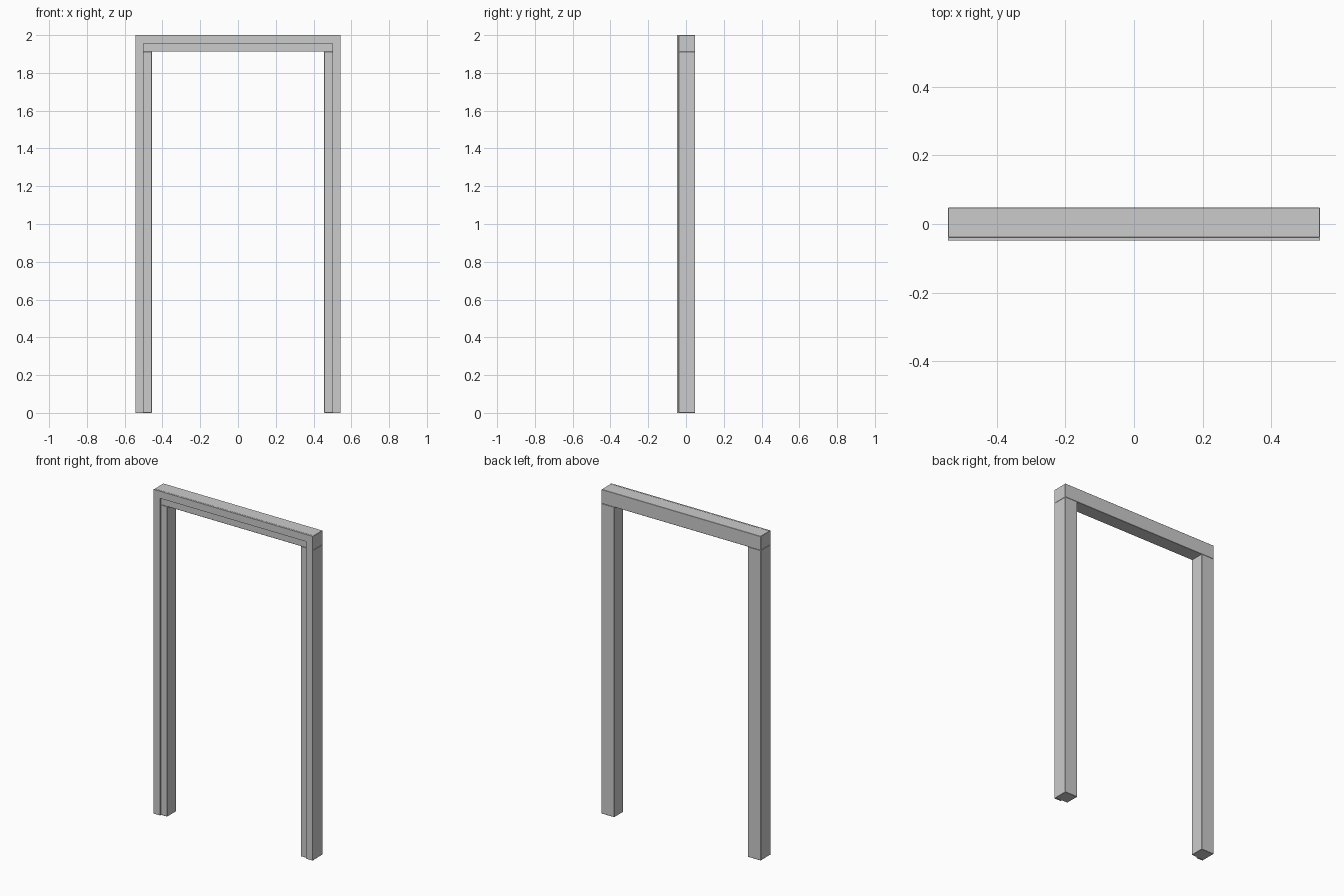
import bpy

if "Cube" in bpy.data.objects:
    bpy.data.objects.remove(bpy.data.objects["Cube"])

W, H = 0.543, 2.0          # half width, height
BACK, FRONT = 0.048, -0.048
T = 0.087                  # timber section
STRIP, DEPTH = 0.044, 0.009


def box(name, lo, hi, bevel=0.0):
    bpy.ops.mesh.primitive_cube_add(size=1, location=[(a + b) / 2 for a, b in zip(lo, hi)])
    ob = bpy.context.object
    ob.name = name
    ob.scale = [b - a for a, b in zip(lo, hi)]
    bpy.ops.object.transform_apply(location=False, rotation=False, scale=True)
    if bevel:
        m = ob.modifiers.new("eased_edges", 'BEVEL')
        m.width = bevel
        m.segments = 1
    return ob


mid = FRONT + DEPTH        # plane between timber and stop strips

# Posts and their front stop strips, one pair per side
for side, s in (("left", -1), ("right", 1)):
    xs = sorted((s * (W - T), s * W))
    box(side + "_post", (xs[0], mid, 0), (xs[1], BACK, H - T), 0.0015)
    xs = sorted((s * (W - STRIP), s * W))
    box(side + "_stop_strip", (xs[0], FRONT, 0), (xs[1], mid, H))

# Header beam across the posts
box("header_beam", (-W, mid, H - T), (W, BACK, H), 0.0015)

# Top stop strip fitted between the side strips
box("top_stop_strip", (-W + STRIP, FRONT, H - STRIP), (W - STRIP, mid, H))
